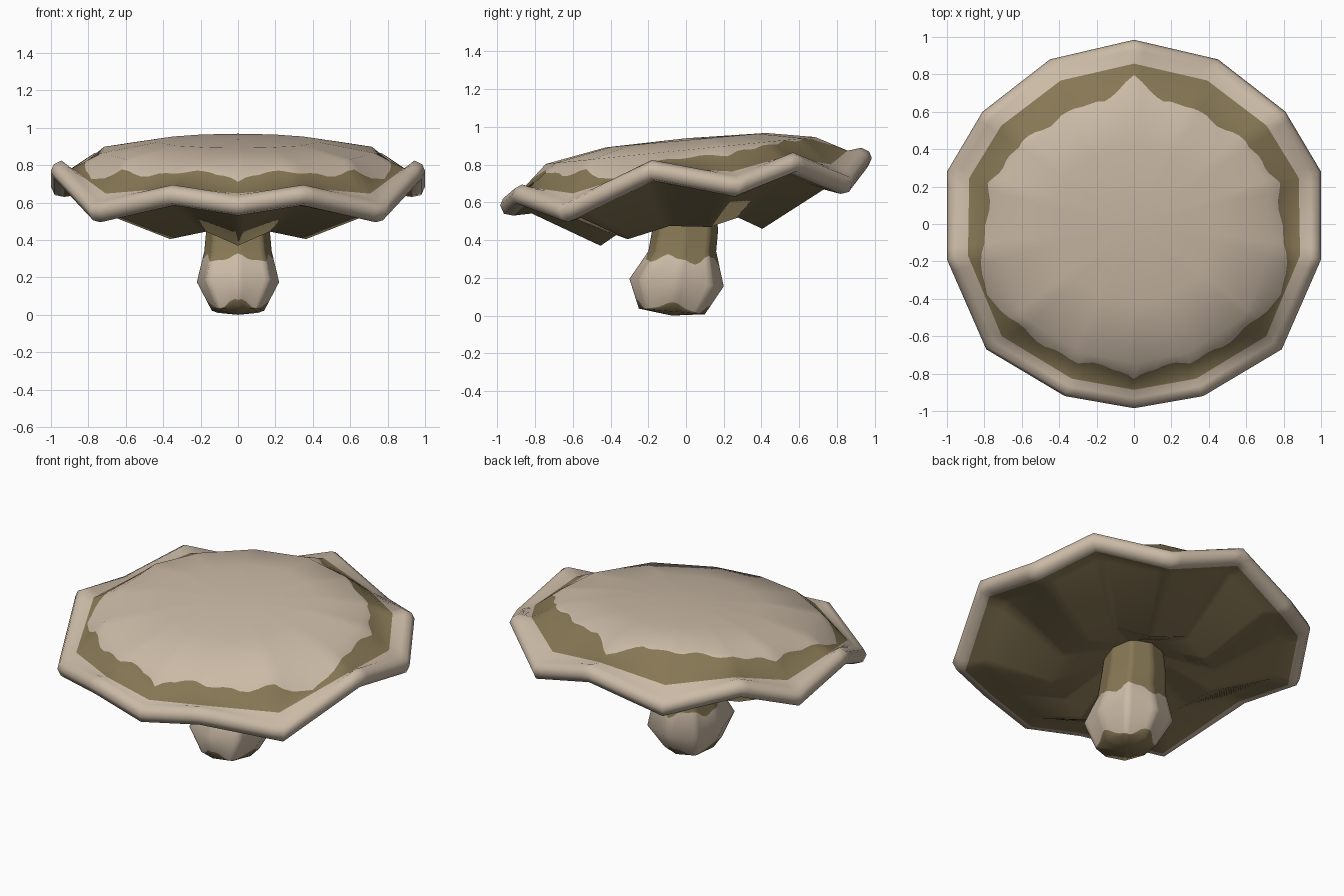
import bpy, bmesh, math
from mathutils import Vector

if "Cube" in bpy.data.objects:
    bpy.data.objects.remove(bpy.data.objects["Cube"])


def material(name, rgb):
    m = bpy.data.materials.new(name)
    m.diffuse_color = (*rgb, 1)
    m.use_nodes = True
    m.node_tree.nodes["Principled BSDF"].inputs["Base Color"].default_value = m.diffuse_color
    return m


TAN = material("pale tan", (0.60, 0.495, 0.385))
OLIVE = material("olive brown", (0.24, 0.185, 0.09))


def loft(name, rings, mats, start, end, angle):
    """Skin closed rings; mats gives the colour of each band, start/end are cap centres."""
    bm = bmesh.new()
    vs = [[bm.verts.new(p) for p in r] for r in rings]
    n = len(rings[0])
    for a, b, m in zip(vs, vs[1:], mats[1:-1]):
        for i in range(n):
            j = (i + 1) % n
            bm.faces.new((a[i], a[j], b[j], b[i])).material_index = m
    for ring, centre, m in ((vs[0], start, mats[0]), (vs[-1], end, mats[-1])):
        c = bm.verts.new(centre)
        for i in range(n):
            bm.faces.new((ring[i], ring[(i + 1) % n], c)).material_index = m
    bmesh.ops.remove_doubles(bm, verts=bm.verts, dist=0.0003)
    bmesh.ops.recalc_face_normals(bm, faces=bm.faces)
    me = bpy.data.meshes.new(name)
    bm.to_mesh(me)
    bm.free()
    me.materials.append(TAN)
    me.materials.append(OLIVE)
    ob = bpy.data.objects.new(name, me)
    bpy.context.collection.objects.link(ob)
    bpy.ops.object.select_all(action='DESELECT')
    ob.select_set(True)
    bpy.context.view_layer.objects.active = ob
    bpy.ops.object.shade_smooth_by_angle(angle=math.radians(angle))
    return ob


def refine(ring, k):
    """Split every straight side of a ring into k pieces."""
    return [p.lerp(ring[(i + 1) % len(ring)], s / k)
            for i, p in enumerate(ring) for s in range(k)]


def blend(a, b, ts):
    return [p.lerp(q, t) for p, q, t in zip(a, b, ts)]


# Half outline of the wavy rim, front to back: x, y, rim height, underside fold height
half = [(0, -.985, .585, .37), (.37, -.92, .64, .445), (.79, -.67, .55, .405),
        (1, -.19, .77, .475), (1, .28, .685, .47), (.81, .60, .81, .52),
        (.45, .88, .70, .46), (0, .985, .835, .52)]
outline = half + [(-x, y, z, u) for x, y, z, u in half[-2:0:-1]]
K = 8


def cap_ring(scale, height, lean=0):
    """Scaled copy of the outline; lean shrinks it towards the back."""
    pts = []
    for x, y, z, u in outline:
        s = scale - lean * y
        pts.append(Vector((x * s, y * s, height(y * s, z, u))))
    return refine(pts, K)


stem_joint = cap_ring(.16, lambda y, z, u: .59 + .1 * y)
fold = cap_ring(.46, lambda y, z, u: u)
under = cap_ring(.83, lambda y, z, u: .8 * (z - .045) + .2 * (.64 + .115 * y))
lip_in = cap_ring(.93, lambda y, z, u: z - .055)
lip_low = cap_ring(.98, lambda y, z, u: z - .045)
lip_out = cap_ring(1.0, lambda y, z, u: z)
lip_out2 = cap_ring(.985, lambda y, z, u: z + .035)
lip_top = cap_ring(.945, lambda y, z, u: z + .055)
valley = cap_ring(.885, lambda y, z, u: .5 * (z + .04) + .5 * (.775 + .115 * y), .015)
shoulder = cap_ring(.725, lambda y, z, u: .878 + .1 * y, .03)
crown = cap_ring(.43, lambda y, z, u: .93 + .09 * y)

# Ragged upper edge of the olive band, in half-side steps from front to back
edge = [.4, .72, .65, .5, .68, .04, .45, .65, .65, .75, .8, .95, .95, .98, .4]


def ragged(i):
    n = len(outline) * K
    f = min(i, n - i) / (n / 2) * (len(edge) - 1)
    a = int(min(f, len(edge) - 2))
    t = edge[a] + (edge[a + 1] - edge[a]) * (f - a)
    return max(.02, min(.98, t + .05 * math.sin(f * 5.3)))


band_top = blend(valley, shoulder, [ragged(i) for i in range(len(valley))])

# Cap
loft("mushroom_cap",
     [stem_joint, fold, under, lip_in, lip_low, lip_out, lip_out2, lip_top,
      valley, band_top, shoulder, crown],
     [1, 1, 1, 1, 0, 0, 0, 0, 0, 1, 0, 0, 0],
     (0, 0, .59), (0, 0, .94), 85)


# Stem: height, centre y, half width, half depth, tilt; corners pushed out slightly
def stem_ring(z, cy, rx, ry, tilt=0):
    pts = []
    for k in range(8):
        f = 1.09 if k % 2 else 1
        a = k * math.pi / 4
        s, c = f * math.sin(a), -f * math.cos(a)
        pts.append(Vector((rx * s, cy + ry * c, z - tilt * c)))
    return refine(pts, 6)


base = stem_ring(.022, -.075, .14, .175, .015)
bulge = stem_ring(.175, -.05, .22, .25, .02)
neck = stem_ring(.34, -.02, .18, .18)
throat = stem_ring(.45, -.005, .17, .175)
top = stem_ring(.64, 0, .15, .155)
angles = [i * math.tau / 48 for i in range(48)]
stain_low = blend(base, bulge, [max(.01, .15 + .14 * math.cos(4 * a) + .03 * math.sin(9 * abs(a - math.pi)))
                                for a in angles])
stain_high = blend(bulge, neck, [.75 + .12 * math.cos(5 * (a - math.pi) + math.pi) + .05 * math.cos(11 * a)
                                 for a in angles])
loft("mushroom_stem", [base, stain_low, bulge, stain_high, neck, throat, top],
     [1, 1, 0, 0, 1, 1, 1, 1], (0, -.075, 0), (0, 0, .64), 80)
